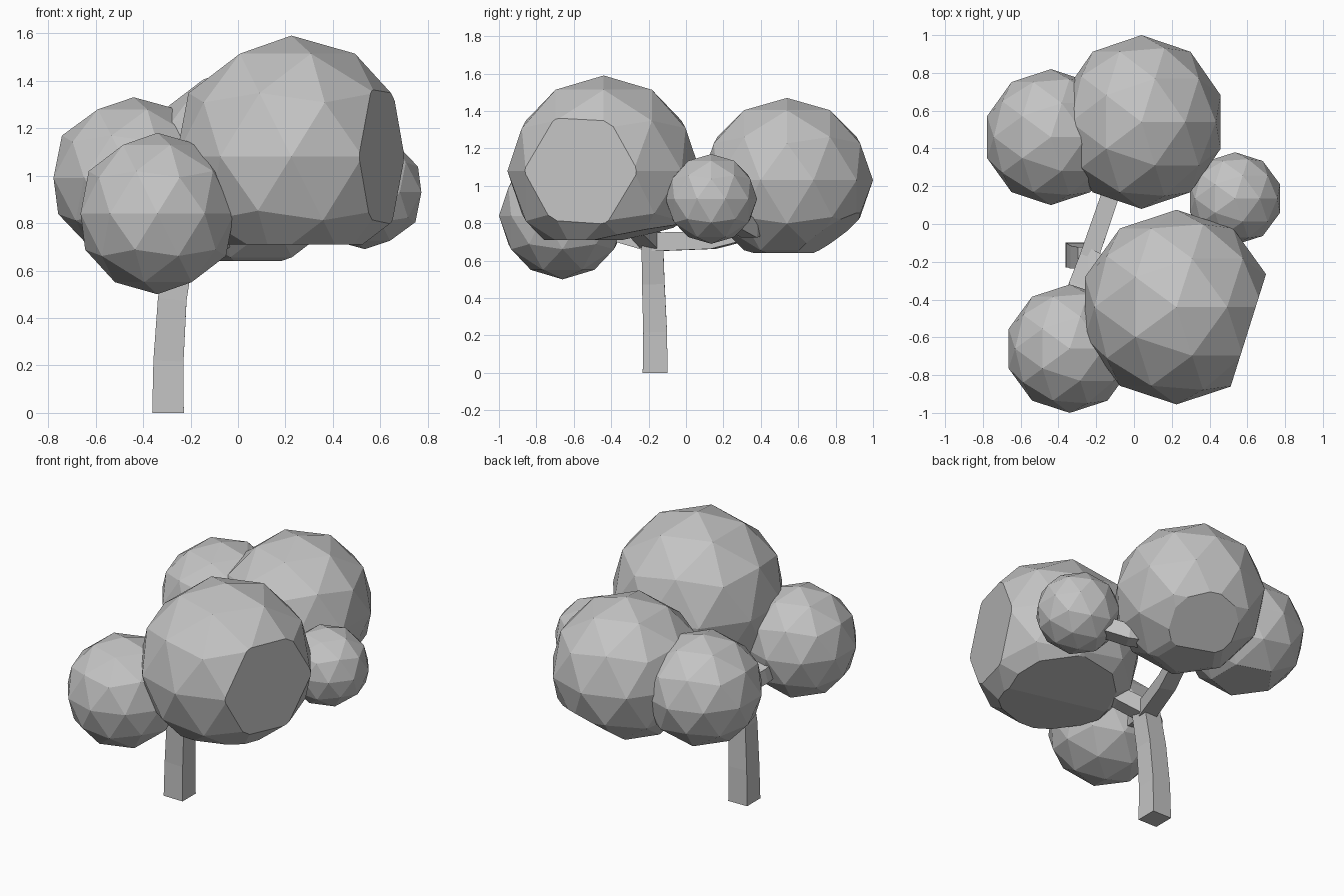
import bpy, bmesh
from mathutils import Vector

if "Cube" in bpy.data.objects:
    bpy.data.objects.remove(bpy.data.objects["Cube"], do_unlink=True)

grey = bpy.data.materials.new("plain_grey")
grey.use_nodes = True
colour = (0.55, 0.55, 0.55, 1)
grey.diffuse_color = colour
grey.node_tree.nodes["Principled BSDF"].inputs["Base Color"].default_value = colour


def finish(name, bm):
    bmesh.ops.recalc_face_normals(bm, faces=bm.faces)
    mesh = bpy.data.meshes.new(name)
    bm.to_mesh(mesh)
    bm.free()
    mesh.materials.append(grey)
    obj = bpy.data.objects.new(name, mesh)
    bpy.context.collection.objects.link(obj)
    return obj


def foliage(name, centre, radii, cuts=()):
    """Faceted leaf ball, optionally sliced flat by (point, normal) planes."""
    bm = bmesh.new()
    bmesh.ops.create_icosphere(bm, subdivisions=2, radius=1)
    bmesh.ops.scale(bm, vec=radii, verts=bm.verts)
    bmesh.ops.translate(bm, vec=centre, verts=bm.verts)
    for point, normal in cuts:
        bmesh.ops.bisect_plane(bm, geom=bm.verts[:] + bm.edges[:] + bm.faces[:],
                               plane_co=point, plane_no=normal, clear_outer=True)
        rim = [e for e in bm.edges if e.is_boundary]
        bmesh.ops.holes_fill(bm, edges=rim, sides=0)
    return finish(name, bm)


def limb(name, points, start, end, reference):
    """Tapering square beam along a path."""
    bm = bmesh.new()
    pts = [Vector(p) for p in points]
    last = len(pts) - 1
    rings = []
    for i, p in enumerate(pts):
        along = (pts[min(i + 1, last)] - pts[max(i - 1, 0)]).normalized()
        side = along.cross(Vector(reference)).normalized()
        up = side.cross(along)
        half = (start + (end - start) * i / last) / 2
        rings.append([bm.verts.new(p + (side * a + up * b) * half)
                      for a, b in ((-1, -1), (1, -1), (1, 1), (-1, 1))])
    for low, high in zip(rings, rings[1:]):
        for k in range(4):
            n = (k + 1) % 4
            bm.faces.new((low[k], low[n], high[n], high[k]))
    bm.faces.new(rings[0])
    bm.faces.new(rings[-1])
    return finish(name, bm)


# Trunk
fork = (-0.24, -0.18, 0.7)
limb("trunk", [(-0.295, -0.165, 0), (-0.293, -0.165, 0.22),
               (-0.277, -0.175, 0.48), fork], 0.133, 0.115, (0, 1, 0))

# Branches
for name, path in {
    "back_branch": [fork, (-0.13, 0.14, 0.71), (-0.03, 0.42, 0.78)],
    "front_branch": [fork, (-0.3, -0.33, 0.74), (-0.34, -0.5, 0.8)],
    "main_branch": [fork, (-0.1, -0.25, 0.77), (0.1, -0.35, 0.9)],
    "left_branch": [(0.1, 0.4, 0.8), (0.33, 0.34, 0.77), (0.5, 0.2, 0.85)],
}.items():
    limb(name, path, 0.1, 0.09, (0, 0, 1))

# Leaf balls
down = (0, 0, -1)
foliage("main_foliage", (0.225, -0.44, 1.08), (0.51, 0.515, 0.51),
        [((0, 0, 0.71), down),
         ((0.23, -0.42, 0.71), (0.05, 0.2, -0.98)),
         ((0.6, -0.58, 1.08), (0.953, -0.3, 0))])
foliage("back_foliage", (0.04, 0.54, 1.03), (0.44, 0.46, 0.44),
        [((0, 0, 0.64), down), ((0.12, 0.65, 0.66), (0.2, 0.55, -0.81))])
foliage("right_foliage", (-0.44, 0.46, 0.99), (0.355, 0.36, 0.34),
        [((0, 0, 0.7), down)])
foliage("front_foliage", (-0.34, -0.66, 0.84), (0.34, 0.34, 0.34))
foliage("left_foliage", (0.535, 0.135, 0.93), (0.25, 0.245, 0.24))
